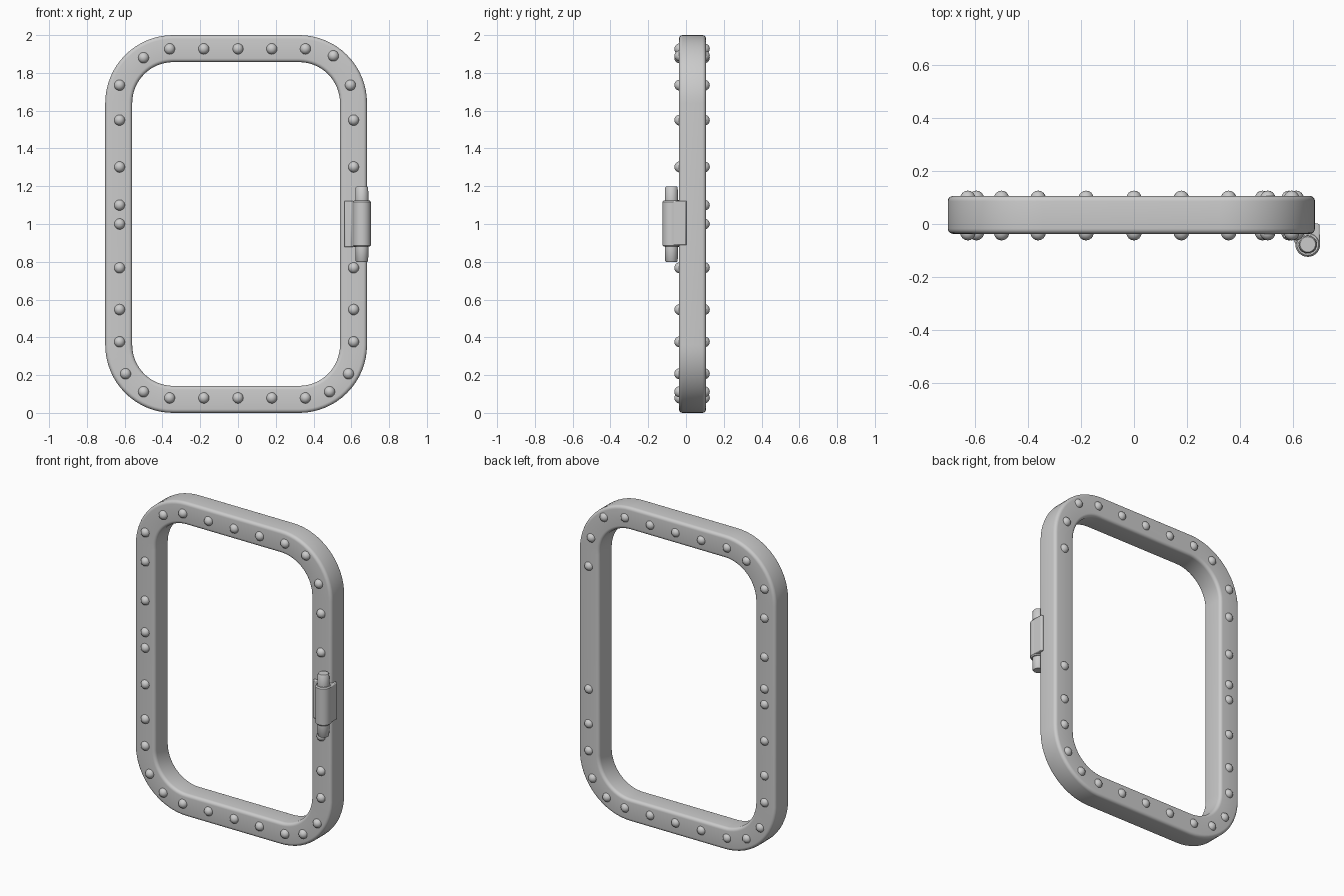
import bpy
import bmesh
from math import cos, sin, pi
from mathutils import Matrix, Vector

cube = bpy.data.objects.get("Cube")
if cube:
    bpy.data.objects.remove(cube, do_unlink=True)

metal = bpy.data.materials.new("grey metal")
metal.use_nodes = True
GREY = (0.6, 0.6, 0.6, 1)
metal.diffuse_color = GREY
metal.node_tree.nodes["Principled BSDF"].inputs["Base Color"].default_value = GREY

FRONT, BACK = -0.037, 0.106


def finish(name, bm, angle=40):
    bmesh.ops.recalc_face_normals(bm, faces=bm.faces)
    mesh = bpy.data.meshes.new(name)
    bm.to_mesh(mesh)
    bm.free()
    mesh.materials.append(metal)
    obj = bpy.data.objects.new(name, mesh)
    bpy.context.collection.objects.link(obj)
    bpy.ops.object.select_all(action="DESELECT")
    obj.select_set(True)
    bpy.context.view_layer.objects.active = obj
    bpy.ops.object.shade_smooth_by_angle(angle=angle * pi / 180)
    return obj


def bridge(bm, a, b):
    for i in range(len(a)):
        j = (i + 1) % len(a)
        bm.faces.new((a[i], a[j], b[j], b[i]))


# Frame: rounded-edge section swept around a rounded rectangle
def section(width, bevel, steps=5):
    corners = [(-bevel, BACK - bevel, 0), (-width + bevel, BACK - bevel, 1),
               (-width + bevel, FRONT + bevel, 2), (-bevel, FRONT + bevel, 3)]
    for r, y, quarter in corners:
        for s in range(steps + 1):
            a = (quarter + s / steps) * pi / 2
            yield r + bevel * cos(a), y + bevel * sin(a)


def build_frame(half_w=0.693, radius=0.36, cx=-0.01, steps=16):
    bm = bmesh.new()
    dx, dz = half_w - radius, 1 - radius
    profile = list(section(0.143, 0.02))
    rings = []
    for quarter, (sx, sz) in enumerate([(1, 1), (-1, 1), (-1, -1), (1, -1)]):
        for s in range(steps + 1):
            a = (quarter + s / steps) * pi / 2
            rings.append([bm.verts.new((cx + sx * dx + (radius + r) * cos(a), y,
                                        1 + sz * dz + (radius + r) * sin(a)))
                          for r, y in profile])
    for i, ring in enumerate(rings):
        bridge(bm, ring, rings[(i + 1) % len(rings)])
    return finish("frame", bm)


# Rivets: domes on both faces
def build_rivets(name, places, y):
    bm = bmesh.new()
    for x, z in places:
        bmesh.ops.create_uvsphere(bm, u_segments=16, v_segments=10, radius=0.029,
                                  matrix=Matrix.Translation((x, y, z)))
    return finish(name, bm, 60)


# Lathe around a vertical axis
def lathe(name, profile, x, y, sides=32):
    bm = bmesh.new()
    rings = [[bm.verts.new((x + r * cos(2 * pi * i / sides),
                            y + r * sin(2 * pi * i / sides), z))
              for i in range(sides)] for r, z in profile]
    for a, b in zip(rings, rings[1:]):
        bridge(bm, a, b)
    bm.faces.new(rings[0])
    bm.faces.new(rings[-1])
    return finish(name, bm)


# Plate outline in plan, extruded upward
def plate(name, outline, z0, z1):
    bm = bmesh.new()
    face = bm.faces.new([bm.verts.new((x, y, z0)) for x, y in outline])
    grown = bmesh.ops.extrude_face_region(bm, geom=[face])["geom"]
    bmesh.ops.translate(bm, vec=Vector((0, 0, z1 - z0)),
                        verts=[v for v in grown if isinstance(v, bmesh.types.BMVert)])
    obj = finish(name, bm)
    bevel = obj.modifiers.new("soft edges", "BEVEL")
    bevel.width, bevel.segments = 0.005, 2
    return obj


build_frame()

rows = [(x, z) for x in (-0.362, -0.181, 0, 0.179, 0.357) for z in (0.079, 1.927)]
corners = [(-0.5, 0.112), (-0.595, 0.207), (0.485, 0.112), (0.585, 0.207),
           (-0.5, 1.88), (0.505, 1.89), (0.595, 1.735), (-0.627, 1.735)]
right_side = [(-0.627, z) for z in (0.376, 0.547, 0.768, 1.0, 1.1, 1.302, 1.55)]
left_side = [(0.612, z) for z in (0.376, 0.547, 0.768, 1.55)]
rivets = rows + corners + right_side + left_side
build_rivets("front_rivets", rivets + [(0.612, 1.302)], FRONT + 0.004)
build_rivets("back_rivets", rivets, BACK - 0.009)

# Hinge: barrel, pin and two leaves
HX, HY = 0.656, -0.077
lathe("hinge_barrel", [(0.041, 0.88), (0.047, 0.887), (0.047, 1.117), (0.041, 1.124)], HX, HY)
lathe("hinge_pin", [(0.029, 0.8), (0.033, 0.805), (0.035, 0.87), (0.035, 1.13),
                    (0.033, 1.193), (0.029, 1.198)], HX, HY)
plate("hinge_inner_leaf", [(0.563, -0.03), (0.563, -0.052), (0.6, -0.056), (0.612, -0.08),
                           (0.66, -0.08), (0.66, -0.03)], 0.878, 1.122)
plate("hinge_outer_leaf", [(0.66, -0.08), (0.702, -0.07), (0.7, 0.0), (0.682, 0.004),
                           (0.66, -0.02)], 0.888, 1.122)
